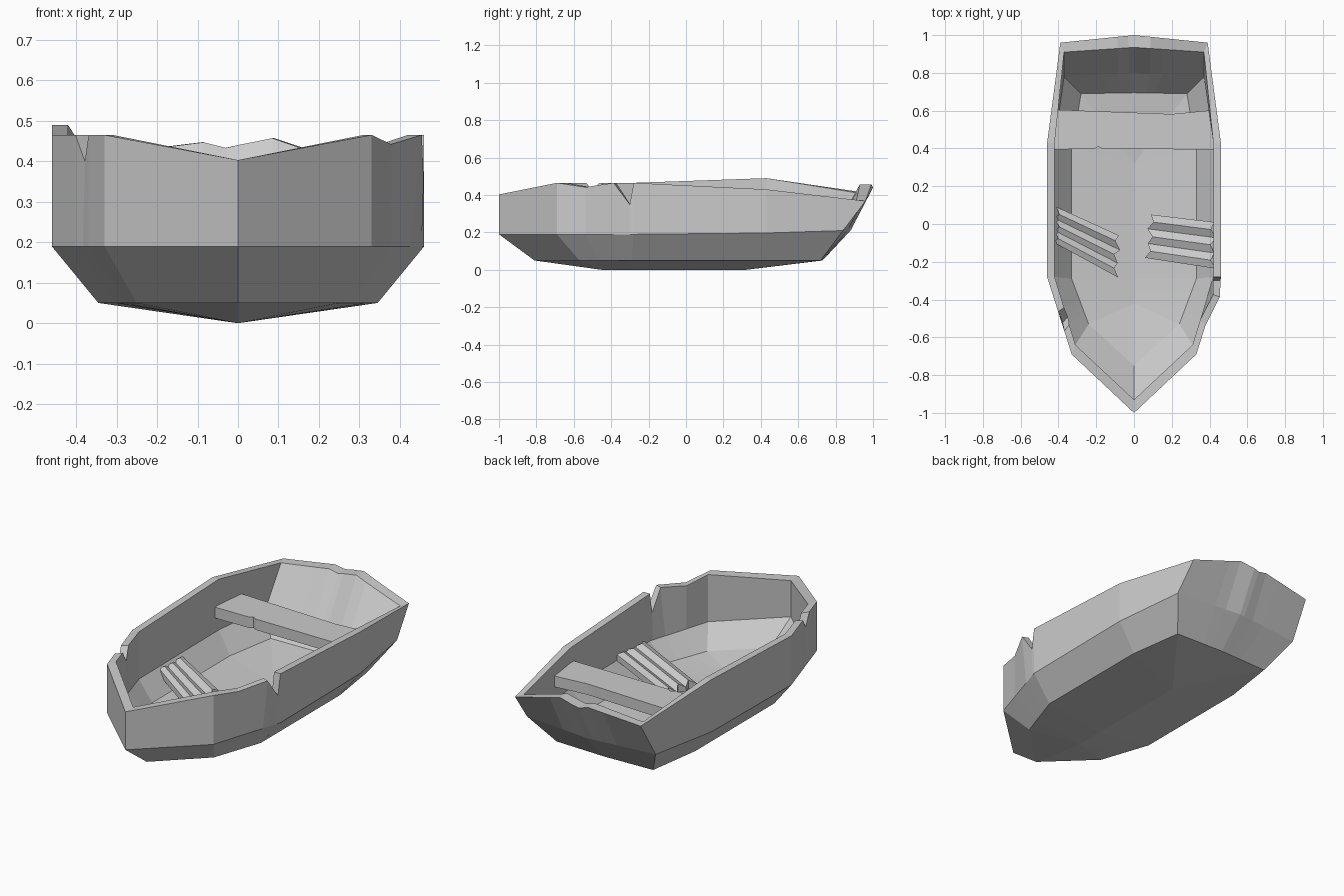
import bpy, bmesh
from math import floor
from mathutils import Vector

if "Cube" in bpy.data.objects:
    bpy.data.objects.remove(bpy.data.objects["Cube"])


def finish(bm, name):
    bmesh.ops.remove_doubles(bm, verts=bm.verts, dist=0.0008)
    bmesh.ops.recalc_face_normals(bm, faces=bm.faces)
    mesh = bpy.data.meshes.new(name)
    bm.to_mesh(mesh)
    bm.free()
    obj = bpy.data.objects.new(name, mesh)
    bpy.context.collection.objects.link(obj)
    return obj


def sample(line, t):
    i = min(int(floor(t)), len(line) - 2)
    return Vector(line[i]).lerp(Vector(line[i + 1]), t - i)


# Half outlines (x, y, z) from bow to stern centre
RIM_OUT = [(0, -1, 0), (.33, -.69, 0), (.46, -.28, 0), (.46, .43, 0), (.39, .96, 0), (0, 1, 0)]
MID_OUT = [(0, -1, .19), (.33, -.69, .19), (.46, -.28, .19), (.46, .43, .197), (.40, .84, .21), (0, .88, .21)]
CHINE = [(0, -.81, .05), (.25, -.57, .05), (.345, -.29, .05), (.345, .41, .05), (.30, .72, .05), (0, .73, .05)]
RIM_IN = [(0, -.93, 0), (.31, -.64, 0), (.42, -.28, 0), (.42, .43, 0), (.37, .91, 0), (0, .935, 0)]
MID_IN = [(0, -.93, .2), (.31, -.64, .2), (.42, -.28, .2), (.42, .43, .205), (.37, .78, .215), (0, .80, .215)]
FLOOR = [(0, -.75, .095), (.24, -.53, .095), (.33, -.29, .095), (.33, .40, .095), (.28, .69, .095), (0, .695, .095)]

# Stations round the boat: (outline parameter, side, rim height, outward bulge)
STATIONS = [
    (0, 1, .403, 0), (1, 1, .465, 0), (1.37, 1, .442, 0), (1.74, 1, .465, .028),
    (1.95, 1, .35, .005), (2, 1, .465, 0), (3, 1, .43, 0), (4, 1, .368, 0),
    (4.6, 1, .435, 0), (4.77, 1, .457, 0), (5, 1, .44, 0), (4.92, -1, .433, 0),
    (4.77, -1, .447, 0), (4.56, -1, .437, 0), (4, -1, .412, 0), (3, -1, .49, 0),
    (2, -1, .465, 0), (1.55, -1, .465, 0), (1.41, -1, .40, -.005), (1.3, -1, .465, 0),
    (1, -1, .465, 0)]


# Hull: rings from the keel, up the outside, over the rim and down to the floor
def hull():
    bm = bmesh.new()
    rings = [[] for _ in range(8)]
    for t, s, z, bulge in STATIONS:
        pts = [sample(r, t) for r in (CHINE, MID_OUT, RIM_OUT, RIM_IN, MID_IN, FLOOR)]
        for p in pts[2:4]:
            p.z = z
            p.x += bulge
        y = pts[0].y
        pts.insert(0, Vector((0, max(-.45, min(.32, y)), 0)))
        pts.append(Vector((0, max(-.42, min(.32, y)), .05)))
        for ring, p in zip(rings, pts):
            ring.append(bm.verts.new((p.x * s, p.y, p.z)))
    n = len(STATIONS)
    for a, b in zip(rings, rings[1:]):
        for i in range(n):
            j = (i + 1) % n
            bm.faces.new((a[i], a[j], b[j], b[i]))
    finish(bm, "hull")


# Bench: extruded board with chipped edges
def bench():
    bm = bmesh.new()
    outline = [(-.425, .395), (-.21, .397), (-.19, .41), (-.165, .397), (.425, .395),
               (.405, .602), (.20, .582), (-.405, .605)]
    face = bm.faces.new([bm.verts.new((x, y, .285)) for x, y in outline])
    ext = bmesh.ops.extrude_face_region(bm, geom=[face])
    bmesh.ops.translate(bm, vec=(0, 0, .061),
                        verts=[v for v in ext["geom"] if isinstance(v, bmesh.types.BMVert)])
    finish(bm, "bench")


# Broken plank: splintered board between four corners, ridged across its width
def plank(name, wall_a, wall_b, tip_a, tip_b, thick=.035):
    bm = bmesh.new()
    ridge = [0, .012, -.008, .010, -.006, .012, 0]
    jag = [0, .05, -.03, .06, .0, .05, -.02]
    wa, wb, ta, tb = map(Vector, (wall_a, wall_b, tip_a, tip_b))
    rows = []
    for k, (r, j) in enumerate(zip(ridge, jag)):
        f = k / (len(ridge) - 1)
        w, t = wa.lerp(wb, f), ta.lerp(tb, f)
        a, b = w.lerp(t, j), t.lerp(w, j)
        rows.append([bm.verts.new(p + Vector((0, 0, h)))
                     for p, h in ((a, r), (b, r), (b, -thick), (a, -thick))])
    for p, q in zip(rows, rows[1:]):
        for i in range(4):
            j = (i + 1) % 4
            bm.faces.new((p[i], p[j], q[j], q[i]))
    bm.faces.new(rows[0])
    bm.faces.new(rows[-1])
    finish(bm, name)


hull()
bench()
plank("left_broken_plank", (-.41, .09, .19), (-.42, -.10, .19), (-.08, -.06, .145), (-.09, -.28, .125))
plank("right_broken_plank", (.425, .01, .235), (.425, -.235, .215), (.09, .05, .12), (.065, -.18, .10))
